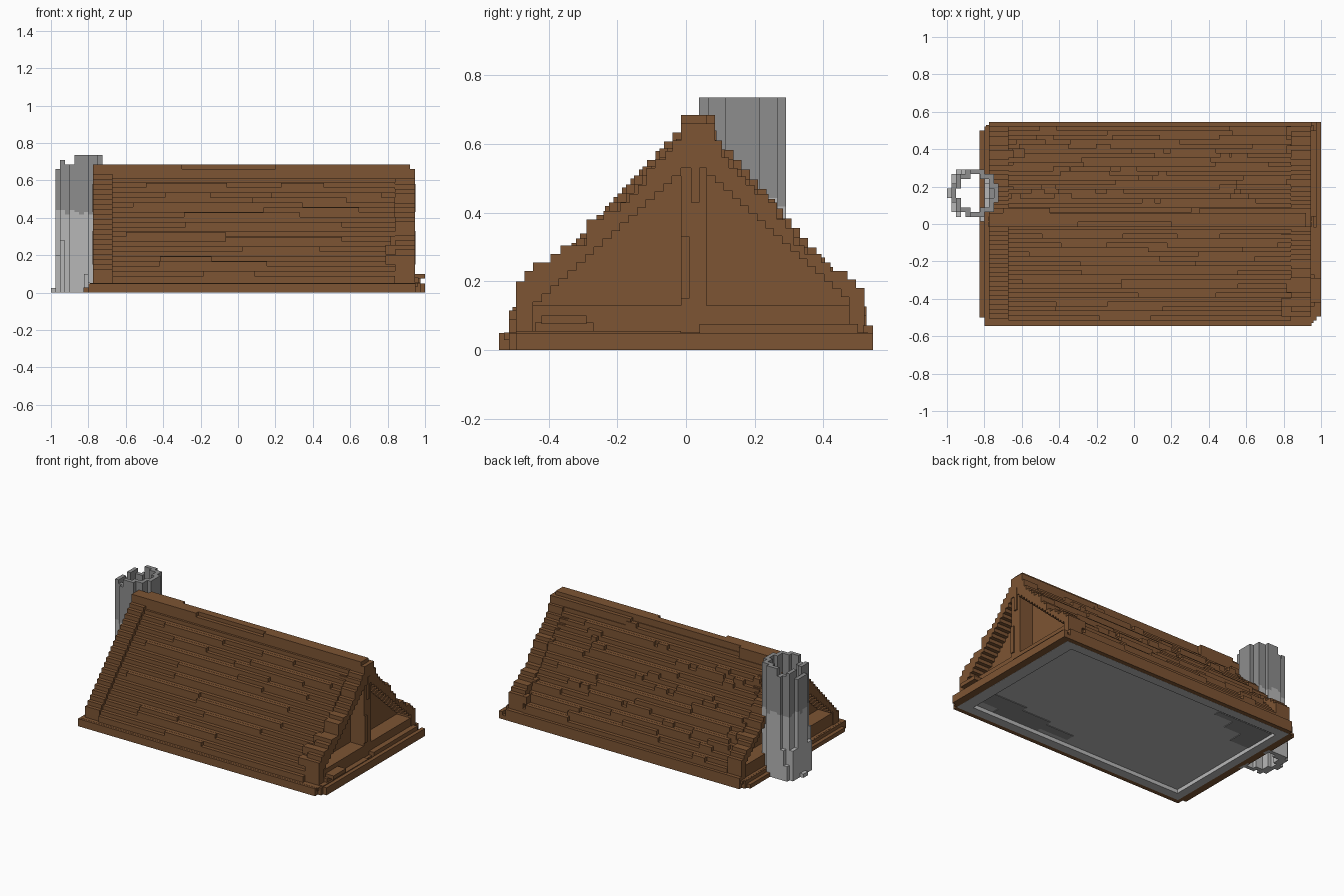
import bpy, bmesh, math, random

random.seed(4)
V = 0.0253  # block size

if "Cube" in bpy.data.objects:
    bpy.data.objects.remove(bpy.data.objects["Cube"], do_unlink=True)


def material(name, rgb):
    m = bpy.data.materials.new(name)
    m.diffuse_color = (*rgb, 1)
    m.use_nodes = True
    for n in m.node_tree.nodes:
        if n.type == 'BSDF_PRINCIPLED':
            n.inputs["Base Color"].default_value = (*rgb, 1)
            n.inputs["Roughness"].default_value = 0.9
    return m


BROWN = material("wood_brown", (0.205, 0.089, 0.033))
LIGHT = material("light_stone", (0.475, 0.475, 0.475))
DARK = material("dark_stone", (0.27, 0.27, 0.27))


def finish(name, bm, mat):
    bmesh.ops.recalc_face_normals(bm, faces=bm.faces[:])
    me = bpy.data.meshes.new(name)
    bm.to_mesh(me)
    bm.free()
    me.materials.append(mat)
    ob = bpy.data.objects.new(name, me)
    bpy.context.collection.objects.link(ob)
    return ob


def boxes(name, items, mat):
    """One object from boxes given as x0, x1, y0, y1, z0, z1."""
    bm = bmesh.new()
    for x0, x1, y0, y1, z0, z1 in items:
        c = bmesh.ops.create_cube(bm, size=1)["verts"]
        for v in c:
            v.co = (x1 if v.co.x > 0 else x0, y1 if v.co.y > 0 else y0, z1 if v.co.z > 0 else z0)
    return finish(name, bm, mat)


def prism(name, pts, x0, x1, mat):
    """Extrude a (y, z) profile along x."""
    bm = bmesh.new()
    f = bm.faces.new([bm.verts.new((x0, y, z)) for y, z in pts])
    r = bmesh.ops.extrude_face_region(bm, geom=[f])
    for v in r["geom"]:
        if isinstance(v, bmesh.types.BMVert):
            v.co.x = x1
    return finish(name, bm, mat)


def stairs(steps, base):
    """Profile points from pairs of tread start and tread height."""
    pts, z = [], base
    for y, top in steps:
        pts += [(y, z), (y, top)]
        z = top
    return pts


def even_steps(y0, z0, y1, z1, n):
    return [(y0 + (y1 - y0) * i / n, z0 + (z1 - z0) * i / n) for i in range(n + 1)]


def outline(a, b):
    return stairs(a, .05) + stairs(b, .05)[::-1]


# Raised roof edges at both ends, stepped outside and inside
front_edge = [(-.495, .20), (-.47, .23), (-.445, .255), (-.395, .28), (-.365, .305), (-.29, .38),
              (-.24, .405), (-.19, .43), (-.165, .455), (-.14, .48), (-.115, .53), (-.09, .555),
              (-.06, .58), (-.04, .61), (-.015, .66)]
back_edge = [(.52, .18), (.495, .205), (.47, .23), (.42, .255), (.395, .28), (.345, .305),
             (.315, .355), (.29, .38), (.265, .43), (.24, .455), (.20, .48), (.175, .505),
             (.15, .53), (.125, .56), (.105, .61), (.085, .66)]
low_edge = even_steps(-.505, .125, -.015, .66, 20)
inner = outline(even_steps(-.445, .14, -.015, .53, 17), even_steps(.475, .155, .06, .53, 17))
prism("left_roof_edge", outline(front_edge, back_edge) + inner[::-1], .84, .945, BROWN)
prism("right_roof_edge", outline(low_edge, back_edge) + inner[::-1], -.775, -.67, BROWN)

# Main roof body, its ends forming the recessed gables
front_steps = even_steps(-.515, .09, -.005, .64, 21)
back_steps = even_steps(.525, .10, .065, .64, 19)
prism("roof_body", outline(front_steps, back_steps), -.67, .84, BROWN)

# Ridge: a narrow top course with a few wider pieces
boxes("ridge_cap", [
    (-.775, .92, .01, .06, .60, .685), (-.775, -.30, -.015, .02, .60, .685),
    (.20, .92, -.015, .02, .60, .685), (-.30, .20, -.015, .02, .60, .66),
    (-.70, -.45, .05, .085, .60, .685), (.35, .84, .05, .085, .60, .66)], BROWN)

# End frames: tie beam, king post and small studs
frames = []
for a, b, s in ((.84, .94, 1), (-.77, -.67, -1)):
    frames += [(a, b, -.445, .475, .05, .13), (a, b, -.015, .06, .13, .54)]
    e = b if s > 0 else a
    lo, hi = sorted((e, e + s * .008))
    frames += [(lo, hi, -.015, .01, .15, .33), (lo, hi, .015, .04, .43, .58)]
boxes("end_frames", frames, BROWN)


# Uneven planks lying on the treads
def planks(steps, count, lengths, chance):
    out = []
    for (y0, z0), (y1, z1) in zip(steps, steps[1:]):
        for _ in range(count):
            if random.random() < chance:
                length = random.uniform(*lengths)
                x = random.uniform(-.69, .86 - length)
                out.append((x, x + length, min(y0, y1), max(y0, y1), z0 - .005, z1 - .001))
    return out


boxes("front_planks", planks(front_steps, 2, (.2, .9), .5), BROWN)
boxes("back_planks", planks(back_steps, 2, (.15, .7), .5), BROWN)
boxes("back_blocks", planks(back_steps, 4, (V, 4 * V), .5), BROWN)

# Short loose blocks running inward from the raised edges
ends = []
for steps, s, sides in ((front_edge, 1, [(.84, -1)]), (back_edge, -1, [(-.67, 1), (.84, -1)])):
    for y, z in steps[:-2]:
        for x, d in sides:
            if random.random() < .4:
                x0, x1 = sorted((x, x + d * V * random.randint(1, 2)))
                y0, y1 = sorted((y, y + s * 2 * V))
                ends.append((x0, x1, y0, y1, z - .05, z - .001))
boxes("edge_blocks", ends, BROWN)

# Brown base rim, lying around the stone foundation
boxes("base_rim", [
    (-.80, .95, -.545, -.515, 0, .05), (-.775, .95, .515, .545, 0, .072),
    (-.825, -.79, -.50, .50, 0, .027), (-.80, -.76, -.52, .52, 0, .05),
    (.95, 1.0, -.495, .545, 0, .027), (.95, .975, -.515, -.495, 0, .05),
    (.975, 1.0, -.495, .545, .02, .05), (.94, .975, .04, .50, .03, .076),
    (.94, .975, -.495, -.015, .03, .055), (.94, 1.0, -.42, -.29, .076, .101),
    (.92, .965, -.44, -.27, .05, .08)], BROWN)
boxes("base_floor", [(-.79, .96, -.53, .53, .03, .051)], BROWN)

# Stone foundation with a shallow recess underneath
boxes("foundation", [
    (-.775, .95, -.515, .515, .025, .031),
    (-.775, .95, -.515, -.455, -.0005, .027), (-.775, .95, .455, .515, -.0005, .027),
    (-.775, -.72, -.455, .455, -.0005, .027), (.87, .95, -.455, .455, -.0005, .027)], LIGHT)
boxes("foundation_patches", [
    (.60, .85, -.40, -.28, .021, .026), (.38, .72, -.445, -.32, .021, .026),
    (.17, .40, -.42, -.36, .021, .026),
    (-.72, -.31, .38, .42, .021, .026), (-.72, -.45, .30, .38, .021, .026),
    (-.72, -.58, .20, .30, .021, .026)], DARK)

# Hollow round chimney made of block columns
CX, CY = -.85, .165
lower, upper = [], []
for i in range(-5, 7):
    for j in range(-6, 7):
        di, dj = i + .5, j + .5
        x, y, d = CX + di * V, CY + dj * V, math.hypot(di, dj)
        cell = (x - V / 2, x + V / 2, y - V / 2, y + V / 2)
        bottom = .052 if x > -.80 else 0
        top = .66 if x < -.95 else .71 if x < -.925 else .685 if x < -.87 else .735
        split = .43 + random.choice((-.012, 0, .012))
        if 3.75 <= d < 5.1:
            lower.append((*cell, bottom, split))
            upper.append((*cell, split, top))
        elif 5.1 <= d < 6 and x < -.80 and abs(di) < 5:
            # ragged stones around the foot
            if random.random() < .75:
                lower.append((*cell, bottom, random.choice((.1, .2, .28, .34))))
        elif d < 3.75 and x > -.78:
            upper.append((*cell, .1, .64))
        elif d < 3.75 and x > -.81:
            lower.append((*cell, bottom, split))
lower.append((-1.0, -.96, .14, .19, 0, .025))
boxes("chimney_lower", lower, LIGHT)
boxes("chimney_upper", upper, DARK)
